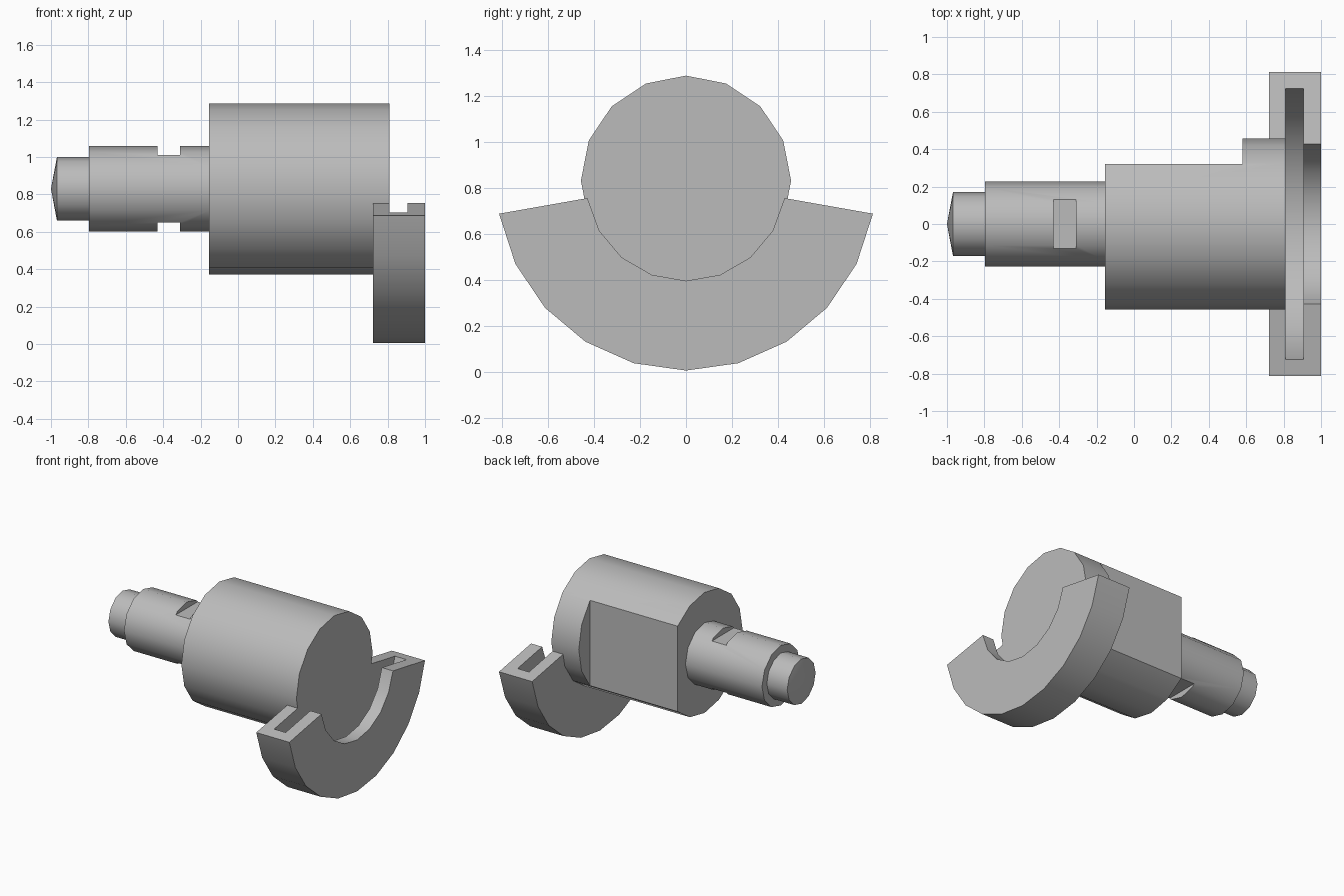
import bpy
from math import sin, cos, pi, radians

cube = bpy.data.objects.get("Cube")
if cube:
    bpy.data.objects.remove(cube)

AXIS_Z = 0.83

grey = bpy.data.materials.new("steel grey")
grey.use_nodes = True
grey.diffuse_color = (0.5, 0.5, 0.5, 1)
grey.node_tree.nodes["Principled BSDF"].inputs["Base Color"].default_value = (0.5, 0.5, 0.5, 1)


def arc(radius, start, end, steps):
    """Points (y, z) on an arc about the shaft axis, angles in degrees."""
    angles = [radians(start + (end - start) * i / steps) for i in range(steps + 1)]
    return [(radius * cos(a), radius * sin(a)) for a in angles]


def circle(radius, sides):
    return arc(radius, 0, 360, sides)[:-1]


def make(name, verts, faces):
    mesh = bpy.data.meshes.new(name)
    mesh.from_pydata(verts, [], faces)
    mesh.materials.append(grey)
    obj = bpy.data.objects.new(name, mesh)
    obj.location.z = AXIS_Z
    bpy.context.collection.objects.link(obj)
    return obj


def prism(name, profile, x0, x1, tip=None):
    """Extrude a yz profile along x; tip closes the x0 end with a shallow cone."""
    n = len(profile)
    verts = [(x, y, z) for x in (x0, x1) for y, z in profile]
    sides = [(i, (i + 1) % n, n + (i + 1) % n, n + i) for i in range(n)]
    caps = [tuple(range(n, 2 * n))]
    if tip is None:
        caps.append(tuple(reversed(range(n))))
    else:
        verts.append((tip, 0, 0))
        caps += [(2 * n, (i + 1) % n, i) for i in range(n)]
    return make(name, verts, sides + caps)


def box(name, x0, x1, y0, y1, z0, z1):
    return prism(name, [(y0, z0), (y1, z0), (y1, z1), (y0, z1)], x0, x1)


def finish(obj, cutters=()):
    """Cut the part, then shade it smooth between sharp edges."""
    bpy.ops.object.select_all(action='DESELECT')
    obj.select_set(True)
    bpy.context.view_layer.objects.active = obj
    for cutter in cutters:
        mod = obj.modifiers.new("cut", 'BOOLEAN')
        mod.operation = 'DIFFERENCE'
        mod.solver = 'EXACT'
        mod.object = cutter
        bpy.ops.object.modifier_apply(modifier=mod.name)
    for cutter in cutters:
        bpy.data.objects.remove(cutter)
    bpy.ops.object.shade_smooth_by_angle(angle=radians(31))


# Main body with a long flat on its back
body = prism("body", circle(0.457, 16), -0.155, 0.81)
finish(body, [box("flat_cutter", -0.3, 0.58, 0.322, 0.6, -0.6, 0.6)])

# Shaft with two wrench flats, above and below
shaft = prism("shaft", circle(0.228, 12), -0.797, -0.15)
finish(shaft, [box("notch_cutter", -0.43, -0.31, -0.4, 0.4, *span)
               for span in ((0.18, 0.4), (-0.4, -0.18))])

# Shaft end with a shallow pointed tip
finish(prism("shaft_tip", circle(0.17, 12), -0.968, -0.79, tip=-1.0))

# Half-ring jaw with an inward-facing slot
ring = arc(0.825, -170, -10, 10) + arc(0.435, -10, -170, 8)
slot = arc(0.735, -186, 6, 12) + arc(0.3, 6, -186, 12)
jaw = prism("half_ring", ring, 0.722, 1.0)
finish(jaw, [prism("slot_cutter", slot, 0.81, 0.907)])
